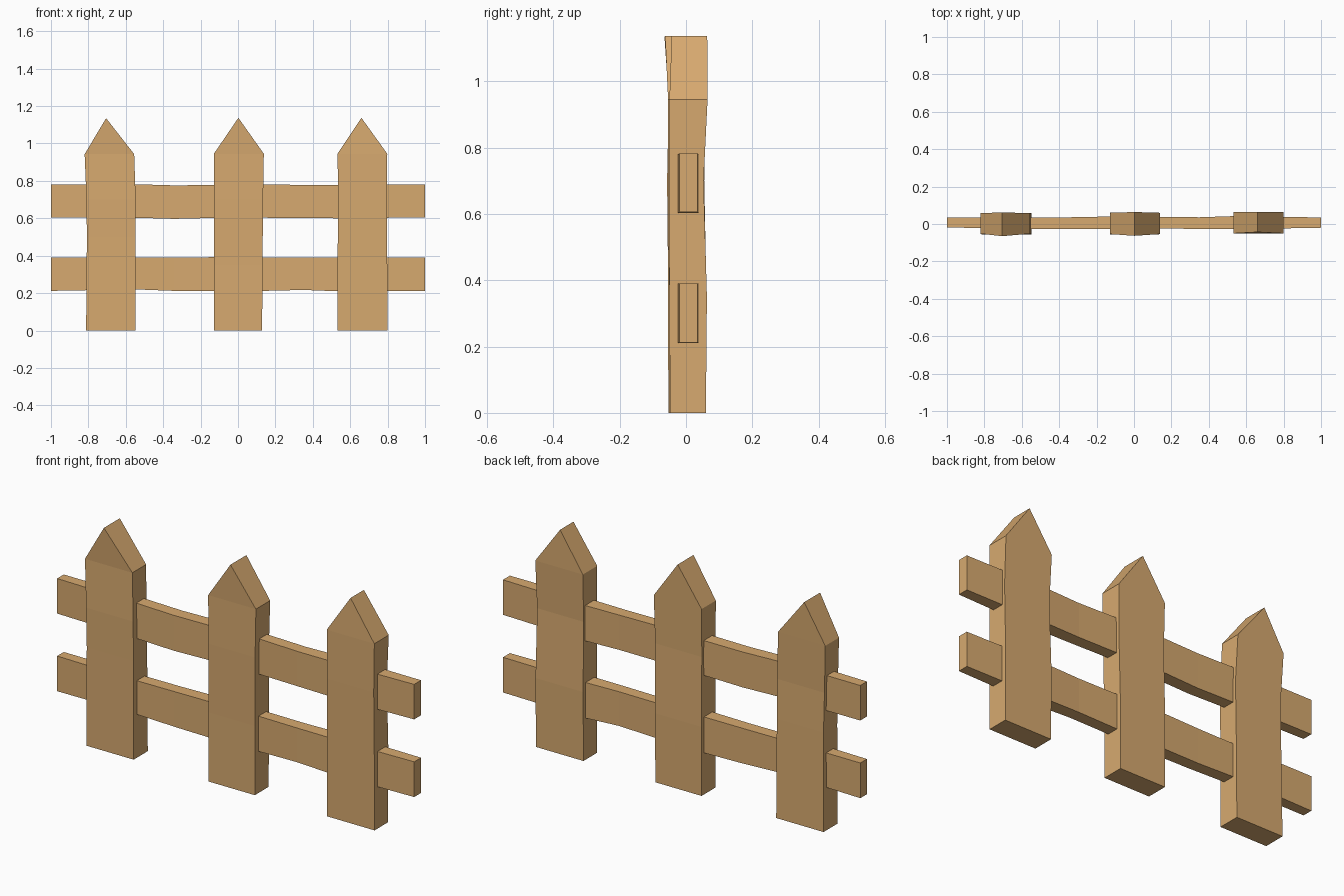
import bpy

wood = bpy.data.materials.new("wood")
wood.diffuse_color = (0.68, 0.40, 0.16, 1)


def make(name, verts, faces):
    mesh = bpy.data.meshes.new(name)
    mesh.from_pydata(verts, [], faces)
    mesh.materials.append(wood)
    obj = bpy.data.objects.new(name, mesh)
    bpy.context.collection.objects.link(obj)


def loft(rings):
    """Join four-cornered rings into side faces, with the first end capped."""
    verts = [v for r in rings for v in r]
    faces = [(0, 3, 2, 1)]
    for i in range(0, 4 * (len(rings) - 1), 4):
        for k in range(4):
            n = (k + 1) % 4
            faces.append((i + k, i + n, i + 4 + n, i + 4 + k))
    return verts, faces


def picket(name, levels, peak):
    # levels: z, left, right, front, back
    rings = [[(l, f, z), (r, f, z), (r, b, z), (l, b, z)] for z, l, r, f, b in levels]
    verts, faces = loft(rings)
    n = len(verts)
    x, z, f, b = peak
    verts += [(x, f, z), (x, b, z)]
    a = n - 4
    # pointed top
    faces += [(a, a + 1, n), (a + 2, a + 3, n + 1),
              (a + 1, a + 2, n + 1, n), (a + 3, a, n, n + 1)]
    make(name, verts, faces)


def rail(name, stations):
    # stations: x, bottom, top, front, back
    rings = [[(x, f, lo), (x, b, lo), (x, b, hi), (x, f, hi)] for x, lo, hi, f, b in stations]
    verts, faces = loft(rings)
    n = len(verts)
    faces.append((n - 4, n - 3, n - 2, n - 1))
    make(name, verts, faces)


# Slightly warped upright boards
picket("left_picket", [(0, -.812, -.547, -.053, .06), (.50, -.808, -.547, -.055, .055),
                       (.70, -.810, -.547, -.057, .05), (.943, -.82, -.555, -.052, .058)],
       (-.705, 1.135, -.065, .062))
picket("middle_picket", [(0, -.129, .129, -.05, .06), (.35, -.129, .131, -.05, .062),
                         (.70, -.127, .134, -.055, .055), (.945, -.129, .138, -.054, .06)],
       (.002, 1.137, -.063, .064))
picket("right_picket", [(0, .532, .798, -.048, .06), (.35, .532, .798, -.05, .063),
                        (.70, .536, .796, -.052, .053), (.945, .532, .798, -.05, .065)],
       (.66, 1.137, -.043, .064))

# Crossbars through the boards
rail("upper_rail", [(-1, .605, .782, -.018, .035), (-.55, .603, .782, -.028, .034),
                    (-.34, .597, .776, -.028, .036), (-.13, .602, .778, -.027, .04),
                    (.14, .603, .782, -.023, .038), (.35, .602, .778, -.027, .036),
                    (.53, .600, .779, -.028, .042), (1, .605, .782, -.020, .035)])
rail("lower_rail", [(-1, .212, .39, -.018, .035), (-.55, .220, .39, -.028, .034),
                    (-.34, .212, .39, -.026, .036), (-.13, .210, .392, -.027, .04),
                    (.14, .212, .39, -.023, .038), (.35, .217, .39, -.027, .036),
                    (.53, .210, .39, -.028, .042), (1, .212, .39, -.020, .035)])
